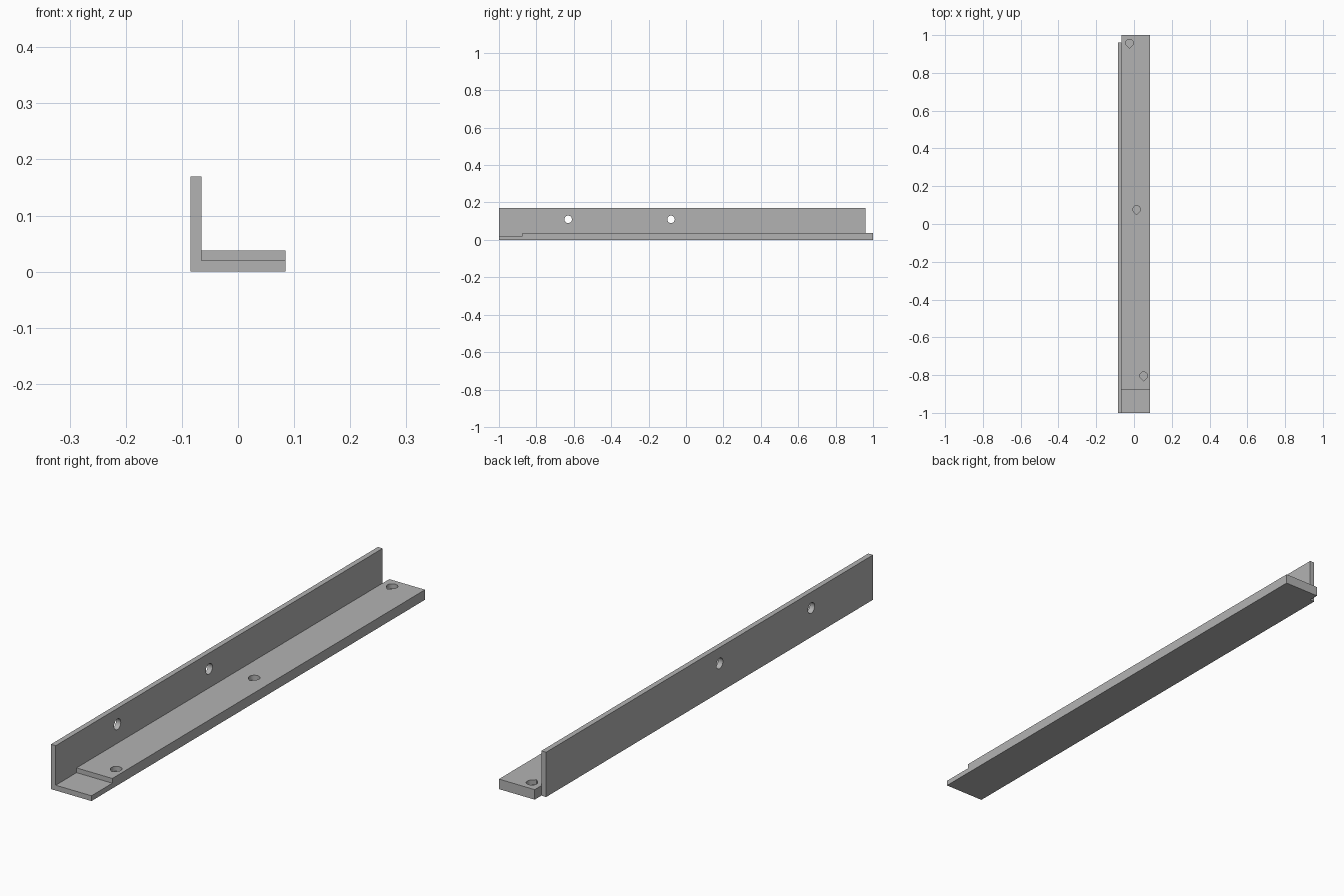
import bpy, math
from mathutils import Vector

if "Cube" in bpy.data.objects:
    bpy.data.objects.remove(bpy.data.objects["Cube"])

grey = bpy.data.materials.new("plain_grey")
grey.use_nodes = True
colour = (0.45, 0.45, 0.45, 1)
grey.diffuse_color = colour
grey.node_tree.nodes["Principled BSDF"].inputs["Base Color"].default_value = colour


def prism(name, outline, offset):
    """Solid made by sweeping a closed outline along an offset."""
    n = len(outline)
    start = [Vector(p) for p in outline]
    verts = start + [p + Vector(offset) for p in start]
    faces = [list(range(n))[::-1], list(range(n, 2 * n))]
    faces += [[i, (i + 1) % n, n + (i + 1) % n, n + i] for i in range(n)]
    mesh = bpy.data.meshes.new(name)
    mesh.from_pydata(verts, [], faces)
    mesh.materials.append(grey)
    obj = bpy.data.objects.new(name, mesh)
    bpy.context.collection.objects.link(obj)
    return obj


def combine(target, tool, operation):
    """Apply a boolean and remove the tool object."""
    tool.hide_render = True
    mod = target.modifiers.new(operation.lower(), 'BOOLEAN')
    mod.operation, mod.object, mod.solver = operation, tool, 'EXACT'
    bpy.context.view_layer.objects.active = target
    bpy.ops.object.modifier_apply(modifier=mod.name)
    bpy.data.objects.remove(tool)


LEFT, INNER, RIGHT = -0.085, -0.065, 0.085
STEP, TOP, HEIGHT = 0.02, 0.038, 0.17
WALL_END, RADIUS, SIDES = 0.96, 0.02, 32

# Base strip with its stepped front end
profile = [(-1, 0), (1, 0), (1, TOP), (-0.875, TOP), (-0.875, STEP), (-1, STEP)]
bracket = prism("angle_bracket", [(INNER, y, z) for y, z in profile],
                (RIGHT - INNER, 0, 0))

# Upright wall, stopping short of the back end
wall = prism("upright_wall",
             [(LEFT, -1, 0), (INNER, -1, 0), (INNER, WALL_END, 0), (LEFT, WALL_END, 0)],
             (0, 0, HEIGHT))
combine(bracket, wall, 'UNION')

# Round holes through the wall
angles = [math.tau * i / SIDES for i in range(SIDES)]
for y in (-0.63, -0.08):
    ring = [(LEFT - 0.05, y + RADIUS * math.cos(a), 0.11 + RADIUS * math.sin(a))
            for a in angles]
    combine(bracket, prism("wall_hole", ring, (0.1, 0, 0)), 'DIFFERENCE')

# Blind teardrop holes in the base, pointed towards the front
for x, y in ((-0.024, 0.958), (0.014, 0.077), (0.051, -0.803)):
    arc = [math.radians(-45 + 270 * i / 24) for i in range(25)]
    drop = [(x + RADIUS * math.cos(a), y + RADIUS * math.sin(a), STEP) for a in arc]
    drop.append((x, y - RADIUS * math.sqrt(2), STEP))
    combine(bracket, prism("base_hole", drop, (0, 0, 0.1)), 'DIFFERENCE')

# Smooth hole walls with crisp edges
bpy.ops.object.select_all(action='DESELECT')
bracket.select_set(True)
bpy.context.view_layer.objects.active = bracket
bpy.ops.object.shade_smooth_by_angle(angle=math.radians(30))
